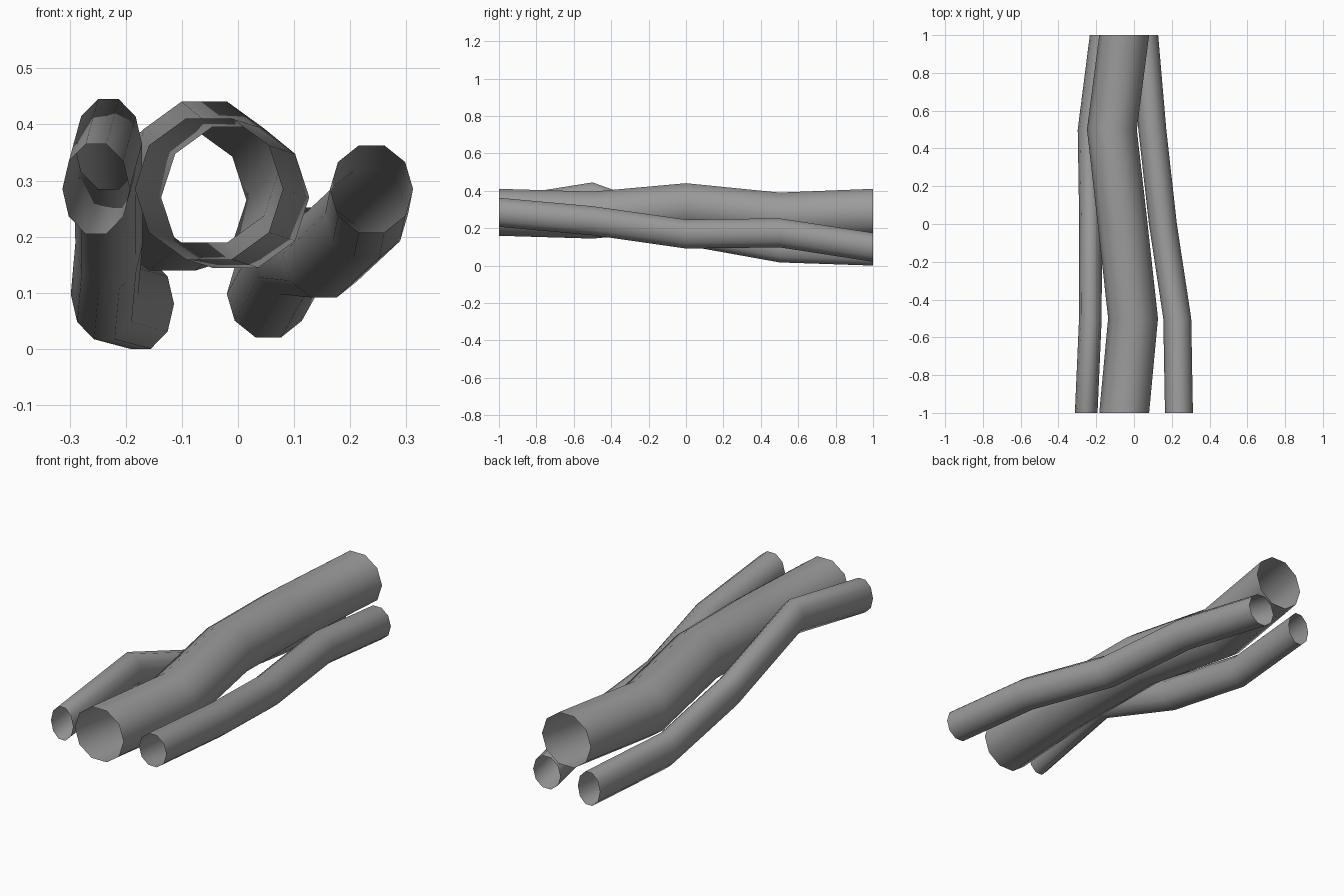
import bpy, bmesh
from math import cos, sin, tau

cube = bpy.data.objects.get("Cube")
if cube:
    bpy.data.objects.remove(cube, do_unlink=True)

grey = bpy.data.materials.new("Plain grey")
grey.use_nodes = True
colour = (0.33, 0.33, 0.33, 1)
grey.diffuse_color = colour
grey.node_tree.nodes["Principled BSDF"].inputs["Base Color"].default_value = colour

SIDES = 10
STATIONS = (-1, -0.5, 0, 0.5, 1)


def tube(name, centres, rx, rz):
    """Open-ended tube: one upright ring per station, joined by quads."""
    bm = bmesh.new()
    rings = []
    for y, (cx, cz) in zip(STATIONS, centres):
        rings.append([bm.verts.new((cx + rx * cos(tau * i / SIDES), y,
                                    cz + rz * sin(tau * i / SIDES)))
                      for i in range(SIDES)])
    for a, b in zip(rings, rings[1:]):
        for i in range(SIDES):
            j = (i + 1) % SIDES
            face = bm.faces.new((a[j], a[i], b[i], b[j]))
            face.smooth = True
    # Make every face point away from the tube's axis
    bm.normal_update()
    first = bm.faces[:][0]
    if first.normal.x < 0:
        bmesh.ops.reverse_faces(bm, faces=bm.faces[:])
    mesh = bpy.data.meshes.new(name)
    bm.to_mesh(mesh)
    bm.free()
    mesh.materials.append(grey)
    obj = bpy.data.objects.new(name, mesh)
    bpy.context.collection.objects.link(obj)
    return obj


# Thick middle tube
tube("centre_tube", [(-0.052, 0.285), (-0.005, 0.27), (-0.06, 0.315),
                     (-0.117, 0.265), (-0.052, 0.285)], 0.132, 0.132)
# Thin tube on the model's left
tube("left_tube", [(0.238, 0.285), (0.229, 0.24), (0.153, 0.169),
                   (0.097, 0.175), (0.054, 0.098)], 0.074, 0.0815)
# Thin tube on the model's right
tube("right_tube", [(-0.253, 0.285), (-0.231, 0.365), (-0.23, 0.187),
                    (-0.238, 0.097), (-0.174, 0.08)], 0.06, 0.084)
